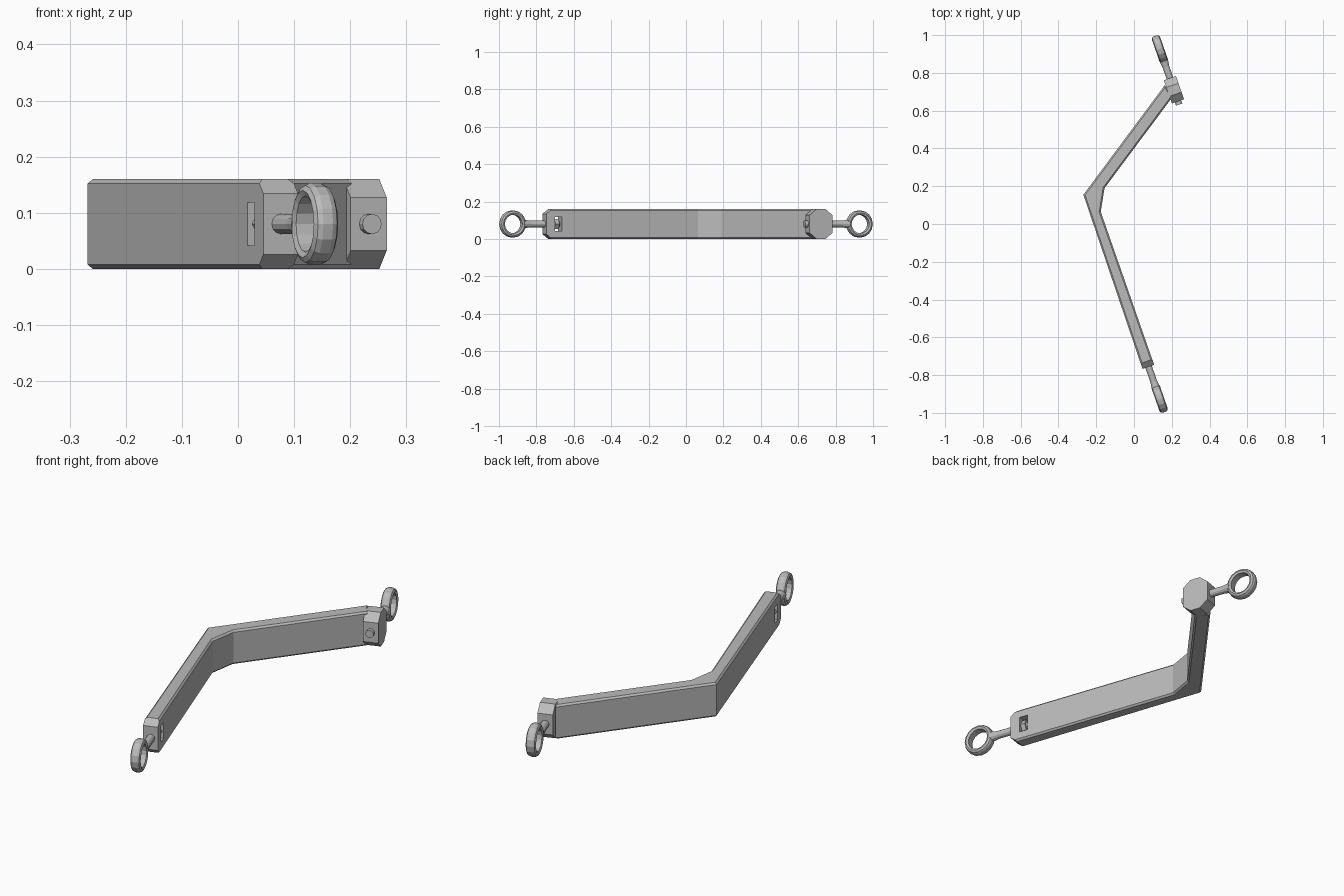
import bpy, bmesh, math
from mathutils import Matrix, Vector

if "Cube" in bpy.data.objects:
    bpy.data.objects.remove(bpy.data.objects["Cube"])

metal = bpy.data.materials.new("plain_grey_metal")
metal.use_nodes = True
GREY = (0.5, 0.5, 0.5, 1)
metal.diffuse_color = GREY
metal.node_tree.nodes["Principled BSDF"].inputs["Base Color"].default_value = GREY

HEIGHT, MID = 0.16, 0.08
AXIS_ANGLE = math.atan2(-0.944, 0.33)


def end_frame(x, y, angle):
    """Frame on an eye centre: local X points outwards along the bolt."""
    return Matrix.Translation((x, y, MID)) @ Matrix.Rotation(angle, 4, "Z")


front = end_frame(0.137, -0.927, AXIS_ANGLE)
back = end_frame(0.136, 0.927, AXIS_ANGLE + math.pi)


def finish(bm, name, matrix=None):
    if matrix:
        bm.transform(matrix)
    bmesh.ops.recalc_face_normals(bm, faces=bm.faces)
    mesh = bpy.data.meshes.new(name)
    bm.to_mesh(mesh)
    bm.free()
    mesh.materials.append(metal)
    ob = bpy.data.objects.new(name, mesh)
    bpy.context.scene.collection.objects.link(ob)
    return ob


def add_box(bm, centre, size):
    m = Matrix.Translation(centre) @ Matrix.Diagonal((*size, 1))
    bmesh.ops.create_cube(bm, size=1, matrix=m)


def add_rod(bm, x0, x1, r0, r1, sides):
    """Rod or cone along local X."""
    m = Matrix.Translation(((x0 + x1) / 2, 0, 0)) @ Matrix.Rotation(math.pi / 2, 4, "Y")
    bmesh.ops.create_cone(bm, cap_ends=True, segments=sides, radius1=r0,
                          radius2=r1, depth=x1 - x0, matrix=m)


def chamfer_end(bm, frame, end, side):
    """Slice the top and bottom corners off an end."""
    for up in (1, -1):
        co = frame @ Vector((end, 0, up * 0.047))
        no = frame.to_3x3() @ Vector((side * 0.033, 0, up * 0.04))
        geom = bm.verts[:] + bm.edges[:] + bm.faces[:]
        bmesh.ops.bisect_plane(bm, geom=geom, plane_co=co, plane_no=no, clear_outer=True)
        bmesh.ops.holes_fill(bm, edges=bm.edges, sides=0)


def cut(target, cutter):
    mod = target.modifiers.new("cut", "BOOLEAN")
    mod.operation = "DIFFERENCE"
    mod.solver = "EXACT"
    mod.object = cutter
    bpy.context.view_layer.objects.active = target
    bpy.ops.object.modifier_apply(modifier=mod.name)


# Bent arm: plan outline raised to full height, long edges bevelled
outline = [(-0.268, 0.155), (0.045, -0.767), (0.107, -0.746), (-0.176, 0.065),
           (-0.156, 0.19), (0.205, 0.674), (0.163, 0.735)]
bm = bmesh.new()
base = bm.faces.new([bm.verts.new((x, y, 0)) for x, y in outline])
top = bmesh.ops.extrude_face_region(bm, geom=[base])["geom"]
bmesh.ops.translate(bm, vec=(0, 0, HEIGHT), verts=[g for g in top if isinstance(g, bmesh.types.BMVert)])
bmesh.ops.recalc_face_normals(bm, faces=bm.faces)
flat_edges = [e for e in bm.edges if abs(e.verts[0].co.z - e.verts[1].co.z) < 0.001]
bmesh.ops.bevel(bm, geom=flat_edges, offset=0.008, segments=1, affect="EDGES")
chamfer_end(bm, front, -0.172, 1)
arm = finish(bm, "bent_arm")

# Clamp block on the back end
bm = bmesh.new()
add_box(bm, (-0.229, 0, 0), (0.13, 0.068, HEIGHT))
bm.transform(back)
chamfer_end(bm, back, -0.164, 1)
chamfer_end(bm, back, -0.294, -1)
block = finish(bm, "end_block")

# Nut slots through both ends, plus a round access hole behind the back one
for frame, dist, targets in ((front, -0.25, [arm]), (back, -0.252, [arm, block])):
    bm = bmesh.new()
    add_box(bm, (dist, 0, 0), (0.04, 0.09, 0.076))
    cutters = [finish(bm, "slot_cutter", frame)]
    if len(targets) > 1:
        bm = bmesh.new()
        add_rod(bm, 0, 0.2, 0.015, 0.015, 16)
        turn = Matrix.Translation((dist, 0, 0)) @ Matrix.Rotation(math.pi / 2, 4, "Z")
        cutters.append(finish(bm, "hole_cutter", frame @ turn))
    for cutter in cutters:
        cutter.hide_render = True
        for target in targets:
            cut(target, cutter)
        bpy.data.objects.remove(cutter)

# Eye bolts: faceted ring, neck, shank and nut
PROFILE = [(0.05, -0.018), (0.06, -0.023), (0.069, -0.018), (0.073, -0.009),
           (0.073, 0.009), (0.069, 0.018), (0.06, 0.023), (0.05, 0.018)]
SIDES = 16
for label, frame, tail, nut in (("front", front, -0.262, -0.245), ("back", back, -0.312, -0.246)):
    bm = bmesh.new()
    rings = []
    for i in range(SIDES):
        a = math.tau * i / SIDES
        rings.append([bm.verts.new((r * math.cos(a), w, r * math.sin(a))) for r, w in PROFILE])
    for i, ring in enumerate(rings):
        after = rings[(i + 1) % SIDES]
        for j in range(len(PROFILE)):
            k = (j + 1) % len(PROFILE)
            bm.faces.new((ring[j], ring[k], after[k], after[j]))
    finish(bm, label + "_eye_ring", frame)

    bm = bmesh.new()
    add_rod(bm, tail, -0.06, 0.018, 0.018, 12)
    add_rod(bm, -0.1, -0.058, 0.018, 0.024, 12)
    finish(bm, label + "_bolt_shank", frame)

    bm = bmesh.new()
    add_rod(bm, nut - 0.01, nut + 0.012, 0.03, 0.03, 6)
    finish(bm, label + "_nut", frame)
